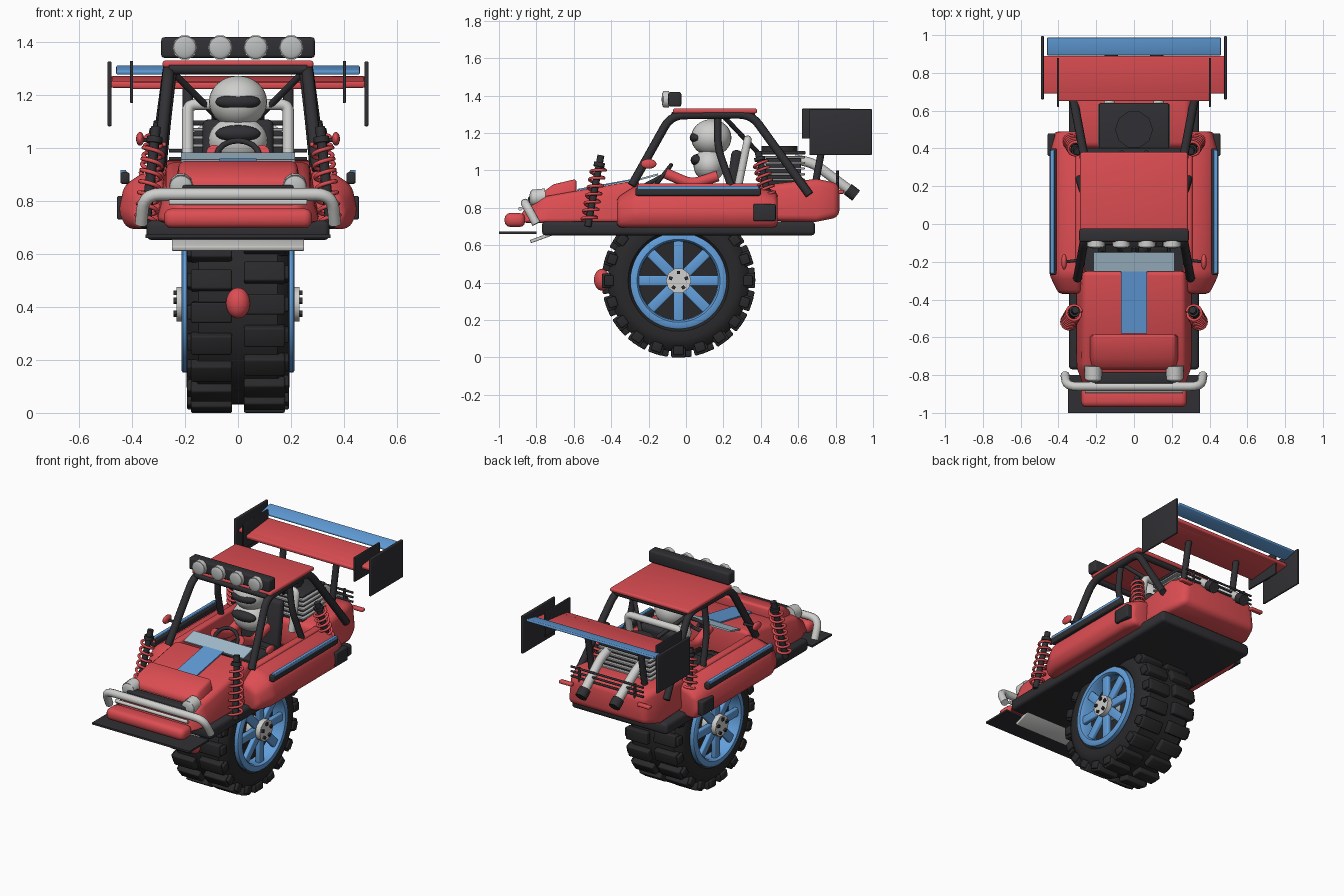
import bpy, bmesh, math
from mathutils import Vector, Matrix

default_cube = bpy.data.objects.get("Cube")
if default_cube:
    bpy.data.objects.remove(default_cube, do_unlink=True)


def material(name, *rgb):
    mat = bpy.data.materials.new(name)
    mat.use_nodes = True
    mat.diffuse_color = (*rgb, 1)
    mat.node_tree.nodes["Principled BSDF"].inputs["Base Color"].default_value = (*rgb, 1)
    return mat


red = material("red paint", .72, .075, .085)
blue = material("blue trim", .12, .34, .7)
black = material("black metal", .03, .03, .035)
rubber = material("tyre rubber", .022, .022, .024)
white = material("pale metal", .62, .62, .61)
lens = material("lamp glass", .5, .52, .51)
glass = material("windscreen glass", .38, .52, .62)
steel = material("engine steel", .4, .4, .4)
parts = []


def finish(bm, name, mat, bevel=0, mirror=False):
    """Turn a bmesh in world space into a part, optionally bevelled and mirrored."""
    bmesh.ops.recalc_face_normals(bm, faces=bm.faces)
    if bevel:
        sharp = [e for e in bm.edges if e.calc_face_angle(0) > math.radians(25)]
        bmesh.ops.bevel(bm, geom=sharp, offset=bevel, segments=3, profile=.5,
                        affect='EDGES', clamp_overlap=True)
    mesh = bpy.data.meshes.new(name)
    bm.to_mesh(mesh)
    bm.free()
    return place(mesh, name, mat, mirror)


def place(mesh, name, mat, mirror):
    mesh.materials.clear()
    mesh.materials.append(mat)
    obj = bpy.data.objects.new(name, mesh)
    bpy.context.collection.objects.link(obj)
    if mirror:
        obj.modifiers.new("mirror", 'MIRROR')
    parts.append(obj)
    return obj


def box(name, mat, center, size, bevel=0, tilt=0, mirror=False):
    bm = bmesh.new()
    matrix = (Matrix.Translation(center) @ Matrix.Rotation(math.radians(tilt), 4, 'X')
              @ Matrix.Diagonal((*size, 1)))
    bmesh.ops.create_cube(bm, size=1, matrix=matrix)
    return finish(bm, name, mat, bevel, mirror)


def ball(name, mat, center, radii, mirror=False):
    bm = bmesh.new()
    matrix = Matrix.Translation(center) @ Matrix.Diagonal((*radii, 1))
    bmesh.ops.create_uvsphere(bm, u_segments=28, v_segments=16, radius=1, matrix=matrix)
    return finish(bm, name, mat, mirror=mirror)


def tube(name, mat, points, radius, corner=0, mirror=False, closed=False):
    """Sweep a round tube along points, rounding inner corners."""
    points = [Vector(p) for p in points]
    path = points
    if corner:
        path = [points[0]]
        for before, here, after in zip(points, points[1:], points[2:]):
            start = here + (before - here).normalized() * corner
            end = here + (after - here).normalized() * corner
            for step in range(6):
                t = step / 5
                path.append(start.lerp(here, t).lerp(here.lerp(end, t), t))
        path.append(points[-1])
    curve = bpy.data.curves.new(name, 'CURVE')
    curve.dimensions = '3D'
    curve.bevel_depth = radius
    curve.bevel_resolution = 3
    curve.use_fill_caps = True
    spline = curve.splines.new('POLY')
    spline.points.add(len(path) - 1)
    spline.use_cyclic_u = closed
    for point, co in zip(spline.points, path):
        point.co = (*co, 1)
    source = bpy.data.objects.new(name + " path", curve)
    mesh = bpy.data.meshes.new_from_object(source)
    bpy.data.objects.remove(source)
    bpy.data.curves.remove(curve)
    return place(mesh, name, mat, mirror)


def loft(name, mat, sections, bevel, mirror=False):
    """Skin matching (y, [(x, z), ...]) cross-sections."""
    bm = bmesh.new()
    rings = [[bm.verts.new((x, y, z)) for x, z in ring] for y, ring in sections]
    for a, b in zip(rings, rings[1:]):
        for i in range(len(a)):
            j = (i + 1) % len(a)
            bm.faces.new((a[i], a[j], b[j], b[i]))
    bm.faces.new(rings[0])
    bm.faces.new(rings[-1])
    return finish(bm, name, mat, bevel, mirror)


def slab(y, low, high, bottom, top):
    return y, [(-low, bottom), (low, bottom), (high, top), (-high, top)]


def lathe(name, mat, profile, center, mirror=False):
    """Spin an (x, radius) loop around the wheel axle."""
    bm = bmesh.new()
    verts = [bm.verts.new((x, center[1], center[2] + r)) for x, r in profile]
    edges = [bm.edges.new((a, b)) for a, b in zip(verts, verts[1:] + verts[:1])]
    bmesh.ops.spin(bm, geom=verts + edges, cent=center, axis=(1, 0, 0),
                   angle=math.tau, steps=48, use_merge=True)
    bmesh.ops.remove_doubles(bm, verts=bm.verts, dist=.0005)
    return finish(bm, name, mat, mirror=mirror)


def radial_blocks(name, mat, count, radius, x, size, phase=0, bevel=0, mirror=False):
    """Ring of boxes around the axle; size is (x, tangent, radial)."""
    bm = bmesh.new()
    for i in range(count):
        matrix = (Matrix.Translation(AXLE) @ Matrix.Rotation((i + phase) * math.tau / count, 4, 'X')
                  @ Matrix.Translation((x, 0, radius)) @ Matrix.Diagonal((*size, 1)))
        bmesh.ops.create_cube(bm, size=1, matrix=matrix)
    return finish(bm, name, mat, bevel, mirror)


# Central wheel
AXLE = (0, -.04, .41)
half = [(.165, .25), (.19, .27), (.195, .31), (.185, .345), (.15, .378)]
lathe("tyre", rubber, half + [(-x, r) for x, r in reversed(half)], AXLE)
for side, phase in ((1, 0), (-1, .25)):
    radial_blocks("tread_blocks", rubber, 20, .385, side * .1, (.155, .078, .05), phase, .008)
    radial_blocks("shoulder_blocks", rubber, 20, .372, side * .175, (.035, .055, .05), phase, .007)
lathe("rim", blue, [(.17, .258), (.208, .258), (.214, .25), (.214, .222), (.2, .212), (.12, .21)],
      AXLE, mirror=True)
tube("wheel_well", rubber, [(-.13, *AXLE[1:]), (.13, *AXLE[1:])], .23)
radial_blocks("spokes", blue, 8, .14, .185, (.03, .055, .18), bevel=.008, mirror=True)
tube("hub", white, [(.12, *AXLE[1:]), (.232, *AXLE[1:])], .068, mirror=True)
radial_blocks("wheel_nuts", black, 5, .044, .235, (.016, .018, .018), mirror=True)
ball("loose_red_cap", red, (0, -.45, .415), (.045, .042, .058))

# Floor, splitter and skid plate
box("chassis", black, (0, -.04, .69), (.69, 1.46, .075), .02)
box("splitter", black, (0, -.9, .667), (.7, .2, .012))
box("skid_plate", white, (0, -.775, .64), (.5, .12, .018), .004, tilt=20)

# Nose and bonnet
loft("bonnet", red, [slab(-.88, .27, .22, .72, .78), slab(-.76, .31, .27, .72, .86),
                     slab(-.25, .31, .27, .72, .95)], .025)
loft("bonnet_bulge", red, [slab(-.77, .23, .21, .83, .88), slab(-.71, .24, .22, .84, .925),
                           slab(-.585, .24, .22, .86, .955)], .018)
box("bonnet_stripe", blue, (0, -.415, .927), (.14, .335, .008), tilt=10.4)
box("front_bumper", red, (0, -.915, .735), (.56, .11, .075), .03)
box("grille", black, (0, -.815, .825), (.42, .06, .07), .008)
tube("grille_strip", white, [(-.26, -.885, .795), (.26, -.885, .795)], .011)
tube("bull_bar", white, [(-.365, -.8, .715), (-.355, -.86, .825), (.355, -.86, .825),
                         (.365, -.8, .715)], .024, .06)
tube("headlight_shell", white, [(.215, -.82, .853), (.215, -.75, .86)], .046, mirror=True)
ball("headlight", lens, (.215, -.82, .853), (.043, .018, .043), True)
box("windscreen", glass, (0, -.2, .965), (.43, .105, .01), tilt=15)

# Cockpit sides, pods and tail
box("tub_side", red, (.285, .08, .825), (.05, .68, .21), .015, mirror=True)
pod = [(.28, .695), (.42, .695), (.452, .76), (.43, .86), (.37, .9), (.28, .925)]


def pod_end(scale):
    return [(.28 + (x - .28) * scale, .695 + (z - .695) * scale) for x, z in pod]


loft("side_pod", red, [(-.37, pod_end(.72)), (-.27, pod), (.4, pod), (.49, pod_end(.85))],
     .025, True)
box("pod_rail", black, (.427, .065, .887), (.035, .67, .045), .01, mirror=True)
box("pod_rail_stripe", blue, (.433, .065, .908), (.022, .65, .02), .004, mirror=True)
box("pod_vent", black, (.437, .42, .775), (.04, .12, .09), .008, mirror=True)
loft("tail", red, [slab(.4, .31, .3, .73, .92), slab(.7, .32, .3, .725, .955),
                   slab(.82, .28, .26, .75, .93)], .035)
box("tail_light", red, (.28, .83, .885), (.09, .03, .02), .006, mirror=True)
for row in range(3):
    z = .93 + row * .03
    tube("rear_rack_bar", black, [(-.26, .81, z), (.26, .81, z)], .007)
tube("rear_rack_post", black, [(.2, .81, .9), (.2, .81, 1)], .008, mirror=True)

# Driver, seat and controls
box("seat", black, (0, .25, .93), (.27, .06, .36), .025, tilt=-8)
box("seat_base", black, (0, .1, .79), (.27, .26, .1), .025)
ball("body", white, (0, .125, 1.03), (.112, .085, .09))
ball("helmet", white, (0, .135, 1.175), (.11, .108, .098))
ball("body_visor", black, (0, .06, 1.055), (.085, .035, .032))
ball("helmet_visor", black, (0, .06, 1.175), (.085, .04, .032))
tube("leg", red, [(.09, .17, .97), (.09, .03, .925), (.09, -.11, .985)], .03, .05, True)
ring = [i * math.tau / 24 for i in range(24)]
tube("steering_wheel", black, [(.08 * math.cos(a), -.125 + .045 * math.sin(a),
                                .97 + .058 * math.sin(a)) for a in ring], .011, closed=True)
tube("steering_column", black, [(0, -.125, .97), (0, -.22, .92)], .012)

# Roll cage and roof
tube("cage_rail", black, [(.3, -.29, .92), (.262, -.08, 1.295), (.262, .35, 1.3),
                          (.32, .66, .87)], .023, .07, True)
tube("cage_pillar", black, [(.25, .17, 1.29), (.27, .17, 1.12), (.29, .24, .92)], .02, .06, True)
tube("cage_brace", black, [(.25, .2, 1.29), (.06, .38, 1.1)], .013, mirror=True)
for y in (-.06, .35):
    tube("cage_cross_bar", black, [(-.26, y, 1.298), (.26, y, 1.298)], .02)
box("roof", red, (0, .155, 1.318), (.57, .45, .026), .01)
tube("seat_hoop", white, [(-.19, .28, .92), (-.19, .33, 1.165), (.19, .33, 1.165),
                          (.19, .28, .92)], .022, .03)
tube("mirror_arm", black, [(.28, -.19, 1.03), (.36, -.2, 1.03)], .008, mirror=True)
ball("wing_mirror", red, (.37, -.2, 1.035), (.015, .042, .026), True)

# Lamp bar
box("lamp_bar", black, (0, -.06, 1.38), (.58, .07, .078), .012)
for i in range(4):
    x = (i - 1.5) * .134
    tube("roof_lamp", white, [(x, -.09, 1.38), (x, -.12, 1.38)], .047)
    ball("roof_lamp_lens", lens, (x, -.12, 1.38), (.042, .01, .042))

# Engine and exhausts
box("engine_block", black, (0, .52, .98), (.34, .19, .17), .01)
for i in range(5):
    box("cooling_fin", steel, (0, .52, .95 + i * .03), (.38, .23, .012), .003)
box("engine_cover", black, (0, .52, 1.095), (.37, .24, .02), .008)
tube("air_filter", black, [(0, .5, 1.1), (0, .5, 1.13)], .1)
tube("exhaust", white, [(.13, .58, 1.06), (.13, .68, 1.04), (.12, .88, .89)], .028, .05, True)
tube("exhaust_tip", black, [(.12, .865, .9), (.12, .91, .865)], .036, mirror=True)


# Suspension: rod, top mount and coil spring
def shock(name, bottom, top):
    bottom, top = Vector(bottom), Vector(top)
    axis = top - bottom
    side = axis.cross(Vector((0, 1, 0))).normalized()
    other = axis.cross(side).normalized()
    tube(name + "_damper", black, [bottom, top], .019, mirror=True)
    tube(name + "_mount", black, [bottom + axis * .84, bottom + axis * .9], .03, mirror=True)
    coil = []
    for i in range(113):
        a = i * math.tau / 16
        coil.append(bottom + axis * (.06 + .78 * i / 112)
                    + (side * math.cos(a) + other * math.sin(a)) * .038)
    tube(name + "_spring", red, coil, .008, mirror=True)


shock("front_shock", (.35, -.525, .7), (.31, -.455, 1.08))
shock("rear_shock", (.345, .455, .8), (.3, .385, 1.1))

# Rear wing
box("wing_main", red, (0, .79, 1.25), (.96, .2, .025), .008, tilt=6)
box("wing_centre", red, (0, .75, 1.245), (.8, .2, .025), .008, tilt=6)
box("wing_flap", blue, (0, .94, 1.295), (.92, .095, .016), .005, tilt=12)
box("wing_end_plate", black, (.485, .827, 1.205), (.016, .335, .245), .005, mirror=True)
box("wing_inner_plate", black, (.402, .75, 1.25), (.012, .26, .16), .004, mirror=True)
tube("wing_strut", black, [(.19, .69, .92), (.19, .75, 1.24)], .02, mirror=True)

# Smooth rounded surfaces while keeping hard edges
bpy.ops.object.select_all(action='DESELECT')
for obj in parts:
    obj.select_set(True)
bpy.context.view_layer.objects.active = parts[0]
bpy.ops.object.shade_smooth_by_angle(angle=math.radians(38))
